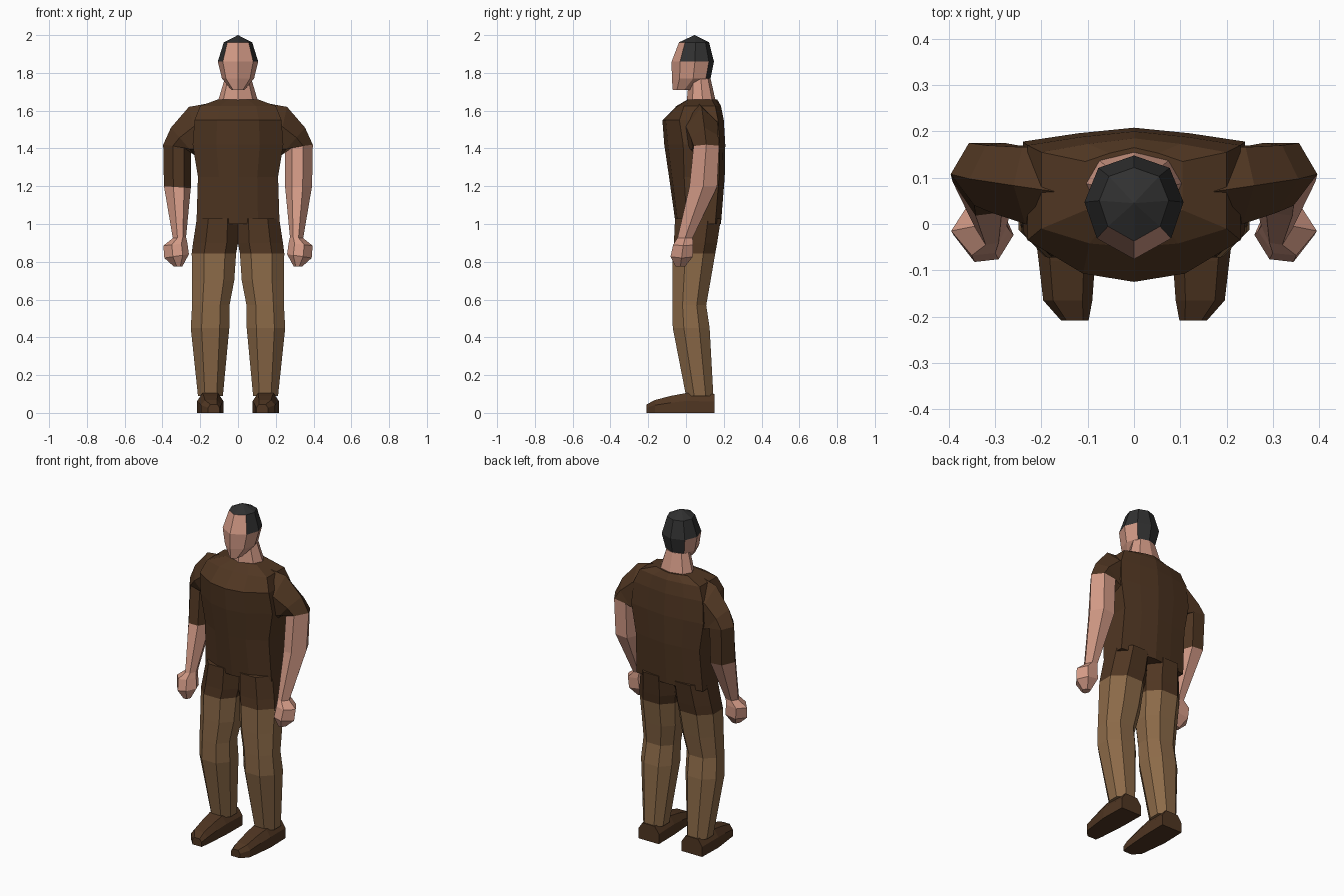
import bpy, bmesh

if "Cube" in bpy.data.objects:
    bpy.data.objects.remove(bpy.data.objects["Cube"])


def material(name, r, g, b):
    m = bpy.data.materials.new(name)
    m.diffuse_color = (r, g, b, 1)
    m.use_nodes = True
    m.node_tree.nodes["Principled BSDF"].inputs["Base Color"].default_value = m.diffuse_color
    return m


SHIRT = material("brown_shirt", 0.080, 0.037, 0.016)
TROUSERS = material("tan_trousers", 0.262, 0.144, 0.065)
SKIN = material("skin", 0.658, 0.328, 0.242)
HAIR = material("dark_hair", 0.030, 0.030, 0.030)
BOOT = material("brown_boots", 0.080, 0.037, 0.016)


def loft(name, rings, mats, rule, side=1):
    """Skin a list of rings; rule(band, segment) gives the material slot."""
    bm = bmesh.new()
    loops = [[bm.verts.new((side * x, y, z)) for x, y, z in r] for r in rings]
    n = len(rings[0])
    for b, (lo, hi) in enumerate(zip(loops, loops[1:])):
        for i in range(n):
            j = (i + 1) % n
            f = bm.faces.new((lo[i], lo[j], hi[j], hi[i]))
            f.material_index = rule(b, i)
    bm.faces.new(loops[0]).material_index = rule(0, 0)
    bm.faces.new(loops[-1]).material_index = rule(len(rings) - 2, 0)
    bmesh.ops.remove_doubles(bm, verts=bm.verts, dist=0.0005)
    bmesh.ops.recalc_face_normals(bm, faces=bm.faces)
    mesh = bpy.data.meshes.new(name)
    bm.to_mesh(mesh)
    bm.free()
    for m in mats:
        mesh.materials.append(m)
    obj = bpy.data.objects.new(name, mesh)
    bpy.context.collection.objects.link(obj)
    return obj


def mirrored(half, z):
    """Close a half outline running front centre to back centre."""
    return [(x, y, z) for x, y in half] + [(-x, y, z) for x, y in half[-2:0:-1]]


def torso_ring(z, w, yf, yb, bulge):
    return mirrored([(0, yf), (0.48 * w, yf + 0.2 * bulge), (w, yf + bulge),
                     (w, yb - 0.03), (0.5 * w, yb - 0.012), (0, yb)], z)


def head_ring(z, w, yf, yb):
    d = yb - yf
    return mirrored([(0, yf), (0.75 * w, yf + 0.2 * d), (w, yf + 0.55 * d),
                     (0.72 * w, yb - 0.12 * d), (0, yb)], z)


def leg_ring(z, x0, x1, yf, yb):
    w, d = x1 - x0, yb - yf
    shape = [(0.25, 0), (0.72, 0), (1, 0.3), (1, 0.72),
             (0.72, 1), (0.25, 1), (0, 0.72), (0, 0.3)]
    return [(x0 + w * u, yf + d * v, z) for u, v in shape]


def arm_ring(ox, oz, ix, iz, yf, yb):
    """Six sided section between an outer and an inner point."""
    shape = [(0, 0.5), (0.27, 1), (0.8, 1), (1, 0.5), (0.75, 0.05), (0.35, 0)]
    return [(ox + (ix - ox) * t, yf + (yb - yf) * v, oz + (iz - oz) * t)
            for t, v in shape]


def foot_ring(y, x0, x1, h):
    b = 0.2 * (x1 - x0)
    return [(x0, y, 0), (x1, y, 0), (x1, y, 0.6 * h),
            (x1 - b, y, h), (x0 + b, y, h), (x0, y, 0.6 * h)]


# Shirt body
loft("torso", [torso_ring(*r) for r in [
    (1.00, 0.220, -0.055, 0.185, 0.06),
    (1.25, 0.212, -0.090, 0.205, 0.08),
    (1.42, 0.240, -0.115, 0.208, 0.10),
    (1.55, 0.230, -0.125, 0.200, 0.09),
    (1.625, 0.20, -0.050, 0.185, 0.04),
    (1.66, 0.105, 0.010, 0.165, 0.02)]], [SHIRT], lambda b, i: 0)

# Neck
loft("neck", [head_ring(1.62, 0.115, 0.000, 0.165),
              head_ring(1.66, 0.103, 0.005, 0.155),
              head_ring(1.77, 0.070, 0.015, 0.130)], [SKIN], lambda b, i: 0)


# Head: hair on the crown, the sides above the ears and the back
def hair_rule(band, seg):
    front, back = seg in (0, 7), seg in (3, 4)
    return int(band == 3 or (band == 2 and not front) or (band == 1 and back))


loft("head", [head_ring(*r) for r in [
    (1.71, 0.035, -0.070, 0.040),
    (1.77, 0.085, -0.075, 0.130),
    (1.86, 0.107, -0.076, 0.148),
    (1.962, 0.075, -0.037, 0.122),
    (2.00, 0.0, 0.045, 0.045)]], [SKIN, HAIR], hair_rule)

# Arms with fists; one sleeve is rolled up higher than the other
arm = [arm_ring(*r) for r in [
    (0.120, 1.645, 0.120, 1.35, -0.05, 0.175),
    (0.260, 1.620, 0.190, 1.32, 0.000, 0.166),
    (0.355, 1.510, 0.225, 1.36, 0.025, 0.170),
    (0.396, 1.420, 0.250, 1.40, 0.040, 0.175),
    (0.392, 1.200, 0.250, 1.19, 0.018, 0.165),
    (0.345, 0.925, 0.275, 0.93, -0.045, 0.035),
    (0.395, 0.885, 0.268, 0.90, -0.068, 0.038),
    (0.390, 0.820, 0.260, 0.84, -0.082, 0.035),
    (0.340, 0.775, 0.295, 0.775, -0.055, -0.005)]]
for label, side, sleeve in (("left", 1, 3), ("right", -1, 4)):
    loft(label + "_arm", arm, [SHIRT, SKIN],
         lambda b, i, s=sleeve: int(b >= s), side)

    # Legs: shirt hem above, trousers below
    loft(label + "_leg", [leg_ring(*r) for r in [
        (1.03, 0.000, 0.218, -0.058, 0.185),
        (0.90, 0.000, 0.238, -0.064, 0.165),
        (0.845, 0.010, 0.245, -0.070, 0.155),
        (0.70, 0.020, 0.243, -0.072, 0.130),
        (0.57, 0.045, 0.243, -0.072, 0.107),
        (0.45, 0.046, 0.250, -0.070, 0.125),
        (0.09, 0.080, 0.212, 0.000, 0.145)]], [SHIRT, TROUSERS],
        lambda b, i: int(b >= 2), side)

    # Boots
    loft(label + "_boot", [foot_ring(*r) for r in [
        (-0.208, 0.098, 0.158, 0.045),
        (-0.165, 0.090, 0.196, 0.068),
        (-0.080, 0.084, 0.206, 0.090),
        (0.000, 0.078, 0.216, 0.105),
        (0.150, 0.076, 0.212, 0.100)]], [BOOT], lambda b, i: 0, side)
